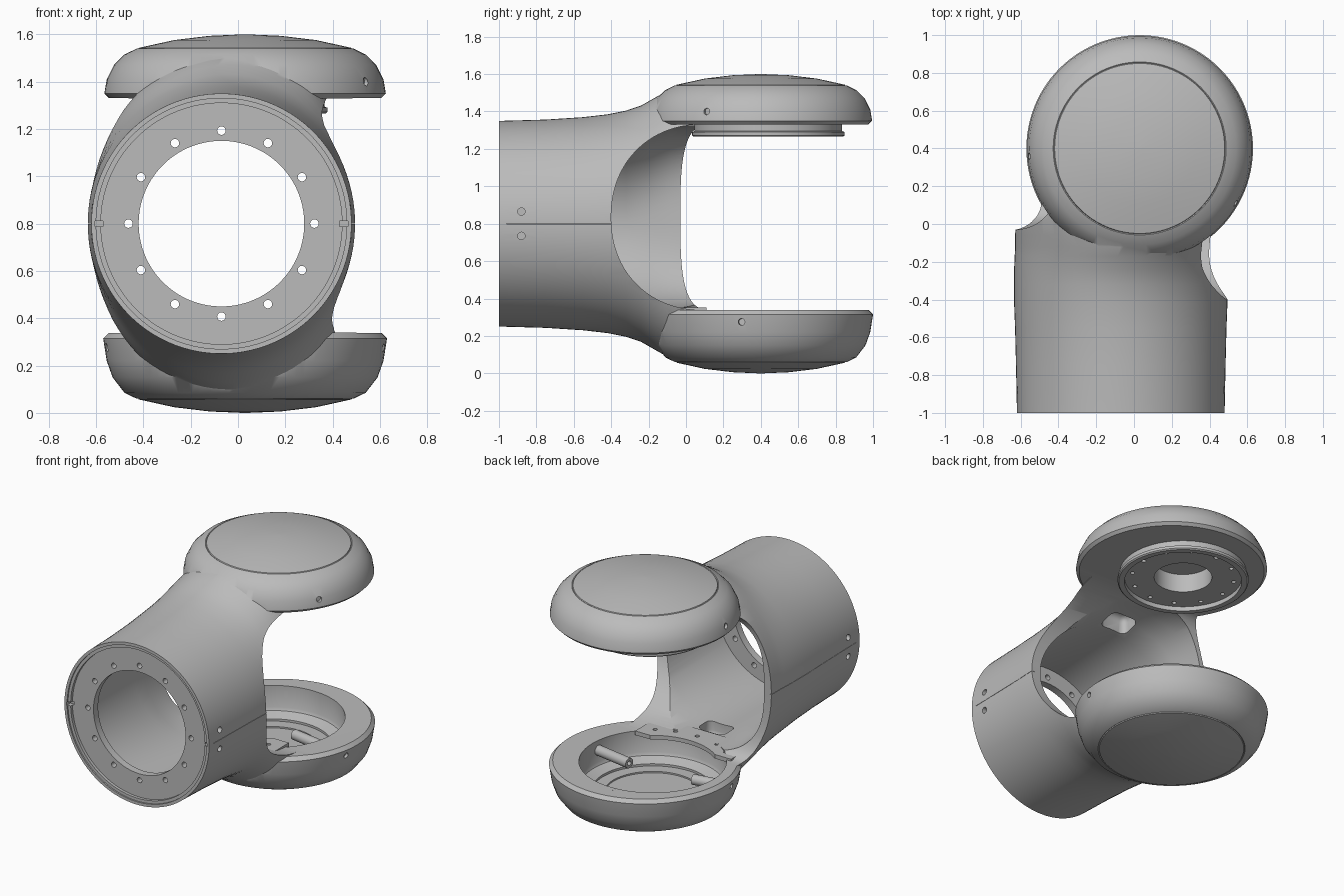
import bpy, bmesh
from math import sin, cos, pi, radians
from mathutils import Vector, Matrix

if "Cube" in bpy.data.objects:
    bpy.data.objects.remove(bpy.data.objects["Cube"])

grey = bpy.data.materials.new("satin grey")
grey.use_nodes = True
GREY = (0.5, 0.5, 0.5, 1)
grey.diffuse_color = GREY
grey.node_tree.nodes["Principled BSDF"].inputs["Base Color"].default_value = GREY

TX, TZ = -0.07, 0.80      # tube axis
CX, CY = 0.03, 0.40       # cap axis
OX, OY = -0.03, 0.44      # bearing axis


def finish(bm, name):
    bmesh.ops.recalc_face_normals(bm, faces=bm.faces)
    if bm.calc_volume(signed=True) < 0:
        bmesh.ops.reverse_faces(bm, faces=bm.faces)
    mesh = bpy.data.meshes.new(name)
    bm.to_mesh(mesh)
    bm.free()
    ob = bpy.data.objects.new(name, mesh)
    bpy.context.collection.objects.link(ob)
    mesh.materials.append(grey)
    return ob


def skin(bm, rings):
    """Bridge rings of points and close both ends."""
    vs = [[bm.verts.new(p) for p in ring] for ring in rings]
    n = len(vs[0])
    for a, b in zip(vs, vs[1:]):
        for i in range(n):
            j = (i + 1) % n
            bm.faces.new((a[i], a[j], b[j], b[i]))
    bm.faces.new(vs[0])
    bm.faces.new(vs[-1][::-1])


def oval(a, b, n, count):
    """Superellipse outline."""
    pts = []
    for i in range(count):
        t = 2 * pi * (i + 0.5) / count
        c, s = cos(t), sin(t)
        pts.append((a * abs(c) ** (2 / n) * (1 if c > 0 else -1),
                    b * abs(s) ** (2 / n) * (1 if s > 0 else -1)))
    return pts


def loft(name, sections, lean=0, count=96):
    """Sections along y: y, centre z, half width, half height, exponent.
    Lean shifts the tall ends sideways towards the cap axis."""
    bm = bmesh.new()
    skin(bm, [[(TX + u + lean * max(0, min(1, 4 * y + 1.4)) * (v / .73) ** 2, y, cz + v)
               for u, v in oval(w, h, n, count)] for y, cz, w, h, n in sections])
    return finish(bm, name)


def lathe(name, profile, x, y, count=96):
    bm = bmesh.new()
    skin(bm, [[(x + r * cos(2 * pi * i / count), y + r * sin(2 * pi * i / count), z)
               for i in range(count)] for r, z in
              [(max(r, 0.01), z) for r, z in profile]])
    return finish(bm, name)


def rods(name, specs, count=16):
    """Cylinders given as start, end, radius."""
    bm = bmesh.new()
    for a, b, r in specs:
        a, b = Vector(a), Vector(b)
        d = b - a
        m = Matrix.Translation((a + b) / 2) @ d.to_track_quat('Z', 'Y').to_matrix().to_4x4()
        bmesh.ops.create_cone(bm, cap_ends=True, segments=count, radius1=r,
                              radius2=r, depth=d.length, matrix=m)
    return finish(bm, name)


def box(name, lo, hi, bevel=0):
    lo, hi = Vector(lo), Vector(hi)
    bm = bmesh.new()
    bmesh.ops.create_cube(bm, size=1, matrix=Matrix.Translation((lo + hi) / 2)
                          @ Matrix.Diagonal((*(hi - lo), 1)))
    if bevel:
        bmesh.ops.bevel(bm, geom=list(bm.edges), offset=bevel, segments=4,
                        profile=0.5, affect='EDGES')
    return finish(bm, name)


def volume(mesh):
    bm = bmesh.new()
    bm.from_mesh(mesh)
    v = bm.calc_volume()
    bm.free()
    return v


def combine(ob, tool, op='DIFFERENCE'):
    """Boolean that only keeps a sound result, trying both solvers."""
    old = volume(ob.data)
    low, high = (old, old * 3) if op == 'UNION' else (old * 0.2, old * 1.0001)
    for solver in ('MANIFOLD', 'EXACT'):
        mod = ob.modifiers.new("b", 'BOOLEAN')
        mod.operation, mod.solver, mod.object = op, solver, tool
        bpy.context.view_layer.update()
        dg = bpy.context.evaluated_depsgraph_get()
        mesh = bpy.data.meshes.new_from_object(ob.evaluated_get(dg))
        ob.modifiers.clear()
        if low <= volume(mesh) <= high and len(mesh.vertices) != len(ob.data.vertices):
            ob.data = mesh
            break
    bpy.data.objects.remove(tool)


def smooth(ob):
    bpy.ops.object.select_all(action='DESELECT')
    ob.select_set(True)
    bpy.context.view_layer.objects.active = ob
    bpy.ops.object.shade_smooth_by_angle(angle=radians(28))


def radial(deg, r, z):
    a = radians(deg)
    return (CX + r * cos(a), CY + r * sin(a), z)


# Outer body: round tube swelling into the tall fork root
body = loft("fork_housing", [
    (-1.0, TZ, .55, .55, 2), (-.75, TZ, .555, .557, 2), (-.55, TZ, .56, .57, 2),
    (-.42, TZ, .565, .585, 2), (-.32, TZ, .565, .605, 2), (-.24, TZ, .565, .632, 2),
    (-.17, TZ, .562, .672, 2), (-.12, TZ, .56, .7, 2.02), (-.06, TZ, .56, .722, 2.08),
    (.02, TZ, .555, .732, 2.2), (.12, TZ, .54, .732, 2.25), (.25, TZ, .52, .73, 2.3)],
    lean=.065)

# Round caps at the ends of both fork arms
combine(body, lathe("top_cap", [
    (0, 1.33), (.575, 1.33), (.595, 1.35), (.585, 1.41), (.555, 1.47), (.51, 1.515),
    (.458, 1.54), (.453, 1.537), (.45, 1.543), (.3, 1.576), (.15, 1.594), (0, 1.6)],
    CX, CY), 'UNION')
combine(body, lathe("bottom_cap", [
    (0, 0), (.15, .006), (.3, .024), (.45, .057), (.453, .063), (.458, .06), (.51, .085),
    (.56, .15), (.585, .22), (.6, .315), (.575, .34), (0, .34)], CX, CY), 'UNION')

# Hollow interior: straight bore, then a flare towards the fork
combine(body, loft("cavity", [
    (-.92, TZ, .48, .455, 2), (-.32, TZ, .5, .458, 2.05), (-.2, .815, .508, .473, 2.4),
    (-.08, .83, .505, .484, 2.8), (.02, .835, .5, .488, 3.2), (.2, .835, .48, .488, 3.2)]))


# Side openings: deep arc on the left, shallow rounded slot on the right
def slot(x0, x1, yc, depth, n):
    edge = [(yc + u, .835 + v) for u, v in oval(depth, .497, n, 96) if u < 0]
    edge += [(1.3, edge[-1][1]), (1.3, edge[0][1])]
    bm = bmesh.new()
    skin(bm, [[(x, y, z) for y, z in edge] for x in (x0, x1)])
    combine(body, finish(bm, "slot_cutter"))


slot(-.07, 1, .1, .5, 2.15)
slot(-1, -.06, .15, .18, 3.2)

# Stepped front flange with its bore
combine(body, loft("bore", [(y, TZ, r, r, 2) for y, r in (
    (-1.05, .53), (-.99, .53), (-.99, .51), (-.97, .51), (-.97, .35), (-.9, .35))]))

# Open cup in the lower arm
combine(body, lathe("cup", [
    (0, .12), (.3, .12), (.3, .13), (.38, .13), (.38, .145), (.45, .17),
    (.46, .19), (.46, .5), (0, .5)], -.02, .39))

# Bearing ring under the upper arm
combine(body, lathe("bearing", [
    (0, 1.265), (.4, 1.265), (.408, 1.272), (.408, 1.29), (.395, 1.295), (.395, 1.35),
    (0, 1.35)], OX, OY), 'UNION')
combine(body, lathe("bearing_recess", [
    (0, 1.2), (.365, 1.2), (.365, 1.295), (.18, 1.295), (.18, 1.42), (0, 1.42)], OX, OY))

# Cable windows inside the fork root
for z0, z1 in ((.245, .42), (1.2, 1.375)):
    combine(body, box("window", (TX - .1, -.3, z0), (TX + .1, -.16, z1), .04))

# Bolt circles and screw holes
holes = []
for i in range(12):
    a = 2 * pi * i / 12
    x, z = TX + .393 * cos(a), TZ + .393 * sin(a)
    holes.append(((x, -1.02, z), (x, -.87, z), .018))
    x, y = OX + .32 * cos(a), OY + .32 * sin(a)
    holes.append(((x, y, 1.25), (x, y, 1.315), .014))
for deg, z in ((-29.6, 1.4), (184, 1.4), (-10, .275), (190, .275)):
    holes.append((radial(deg, .7, z), radial(deg, .57, z), .018))
for side in (-1, 1):
    for dz in (-.065, .065):
        holes.append(((TX + side * .7, -.88, TZ + dz), (TX + side * .52, -.88, TZ + dz), .02))
combine(body, rods("hole_cutter", holes))

# Seam and front notches where the two shell halves meet
for side in (-1, 1):
    def span(a, b):
        return sorted((TX + side * a, TX + side * b))
    x0, x1 = span(.542, .7)
    combine(body, box("seam", (x0, -.96, TZ - .001), (x1, .1, TZ + .001)))
    x0, x1 = span(.5, .535)
    combine(body, box("notch", (x0, -1.1, TZ - .012), (x1, -.955, TZ + .012)))
smooth(body)

# Drilled mounting plate overhanging the cup
plate = box("mounting_plate", (-.42, -.14, .325), (.31, .11, .353))
combine(plate, lathe("plate_arc", [(0, .2), (.42, .2), (.42, .5), (0, .5)], -.05, .45))
combine(plate, rods("plate_holes", [
    ((x, y, .335), (x, y, .4), .014)
    for x, y in ((-.33, .04), (-.22, -.02), (-.05, -.05), (.1, -.03), (.22, .02))]))
smooth(plate)

# Threaded posts reaching into the cup
for name, deg, r in (("left_post", -10, .14), ("right_post", 190, .33)):
    post = rods(name, [(radial(deg, .53, .27), radial(deg, r, .27), .034)], 24)
    combine(post, rods("post_bore", [(radial(deg, r + .04, .27),
                                      radial(deg, r - .05, .27), .015)]))
    smooth(post)
